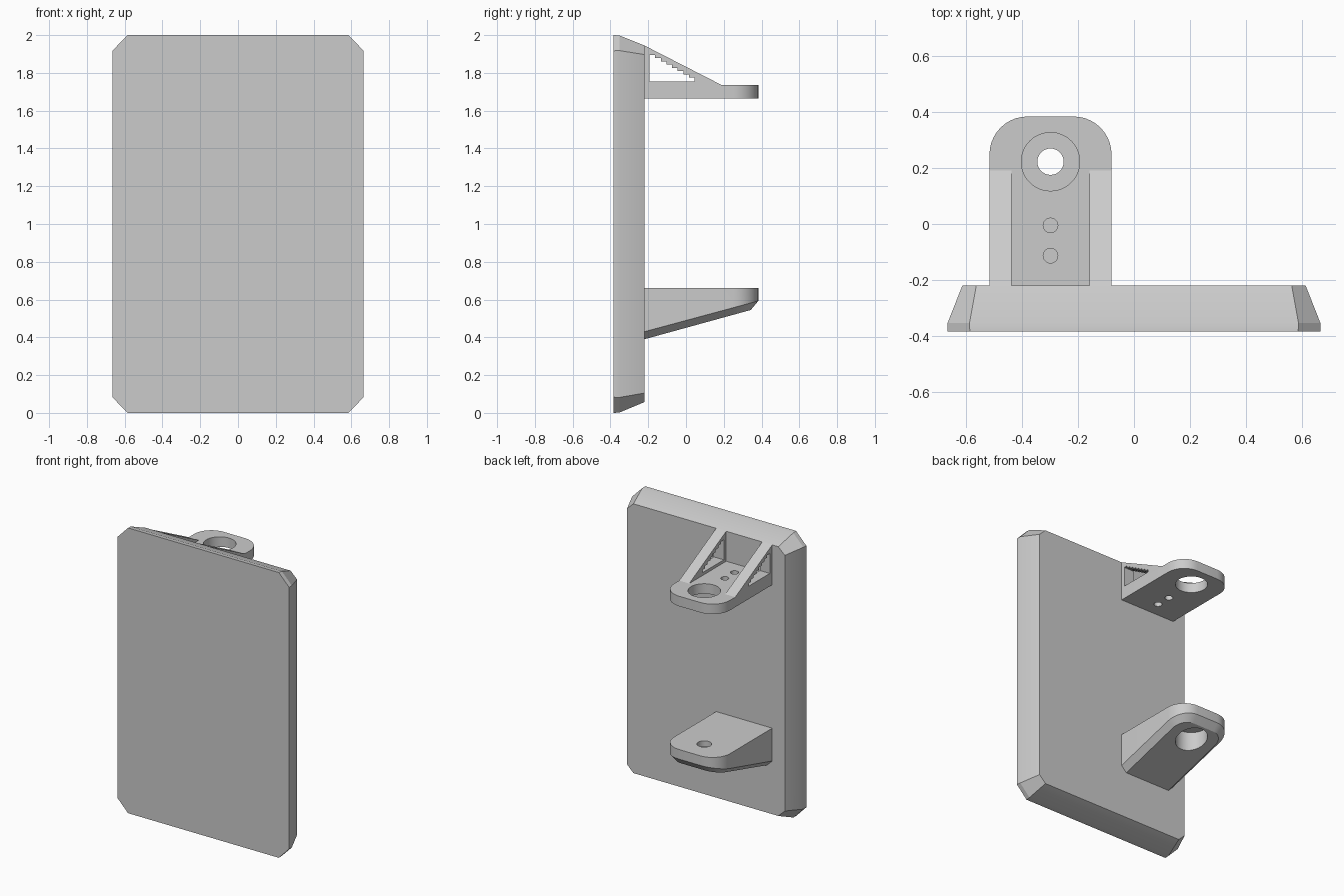
import bpy, bmesh, math

if "Cube" in bpy.data.objects:
    bpy.data.objects.remove(bpy.data.objects["Cube"])

grey = bpy.data.materials.new("light grey")
grey.diffuse_color = (0.6, 0.6, 0.6, 1)
grey.use_nodes = True
grey.node_tree.nodes["Principled BSDF"].inputs["Base Color"].default_value = grey.diffuse_color

Y_BACK, Y_END = -0.22, 0.383         # plate rear face, bracket tip
X0, X1 = -0.515, -0.08               # bracket sides
XC, HOLE_Y = (X0 + X1) / 2, 0.222    # bracket axis, pivot position


def loft(name, rings):
    """Closed solid through equally sized rings of points."""
    bm = bmesh.new()
    loops = [[bm.verts.new(p) for p in ring] for ring in rings]
    n = len(loops[0])
    for a, b in zip(loops, loops[1:]):
        for i in range(n):
            j = (i + 1) % n
            bm.faces.new((a[i], a[j], b[j], b[i]))
    bm.faces.new(loops[0])
    bm.faces.new(loops[-1])
    bmesh.ops.recalc_face_normals(bm, faces=bm.faces)
    mesh = bpy.data.meshes.new(name)
    bm.to_mesh(mesh)
    bm.free()
    mesh.materials.append(grey)
    ob = bpy.data.objects.new(name, mesh)
    bpy.context.collection.objects.link(ob)
    return ob


def side_prism(name, profile, x0, x1):
    """Extrude a (y, z) profile across x."""
    return loft(name, [[(x, y, z) for y, z in profile] for x in (x0, x1)])


def rod(y, radius, z0, z1, segments=48):
    """Upright round cutter on the bracket axis."""
    angles = [2 * math.pi * i / segments for i in range(segments)]
    return loft("cutter", [[(XC + radius * math.cos(a), y + radius * math.sin(a), z)
                            for a in angles] for z in (z0, z1)])


def cut(ob, cutters):
    """Subtract the cutters, bake the result and remove them."""
    for c in cutters:
        c.hide_render = True
        m = ob.modifiers.new("cut", 'BOOLEAN')
        m.operation, m.solver, m.object = 'DIFFERENCE', 'EXACT', c
    dg = bpy.context.evaluated_depsgraph_get()
    mesh = bpy.data.meshes.new_from_object(ob.evaluated_get(dg))
    ob.modifiers.clear()
    ob.data = mesh
    for c in cutters:
        bpy.data.objects.remove(c)


def tongue(inset=0.0, radius=0.135, steps=10):
    """Bracket outline: straight at the plate, rounded at the tip."""
    a, b, e, r = X0 + inset, X1 - inset, Y_END - inset, radius - inset
    pts = [(a, Y_BACK), (b, Y_BACK)]
    for cx, start in ((b - r, 0), (a + r, 90)):
        for i in range(steps + 1):
            t = math.radians(start + 90 * i / steps)
            pts.append((cx + r * math.cos(t), e - r + r * math.sin(t)))
    return pts


# Bevelled plate with clipped corners
def plate_ring(y, hx, z0, z1, cx, cz):
    half = [(hx, z0 + cz), (hx, z1 - cz), (hx - cx, z1)]
    right = [(hx - cx, z0)] + half
    return [(x, y, z) for x, z in right] + [(-x, y, z) for x, z in reversed(right)]


plate = loft("plate", [
    plate_ring(-0.383, 0.665, 0.0, 2.0, 0.08, 0.083),
    plate_ring(-0.352, 0.664, 0.002, 1.998, 0.078, 0.08),
    plate_ring(Y_BACK, 0.612, 0.057, 1.945, 0.05, 0.048)])

# Upper shelf with pivot hole and two screw holes
upper = loft("upper_shelf", [[(x, y, z) for x, y in tongue()] for z in (1.665, 1.735)])
cut(upper, [rod(HOLE_Y, 0.104, 1.6, 1.8),
            rod(-0.005, 0.026, 1.6, 1.8, 24),
            rod(-0.113, 0.026, 1.6, 1.8, 24)])

# Sloping side braces, each with a stepped triangular window
brace = [(Y_BACK, 1.735), (0.19, 1.735), (Y_BACK, 1.945)]
window = [(0.045, 1.755), (-0.193, 1.755), (-0.193, 1.895)]
STEPS = 8
for i in range(STEPS):
    y = -0.193 + 0.238 * (i + 1) / STEPS
    z = 1.895 - 0.12 * i / (STEPS - 1)
    window += [(y, z)] if i == STEPS - 1 else [(y, z), (y, z - 0.12 / (STEPS - 1))]
for side, a, b in (("left", X0, X0 + 0.078), ("right", X1 - 0.078, X1)):
    ob = side_prism(side + "_brace", brace, a, b)
    cut(ob, [side_prism("cutter", window, a - 0.05, b + 0.05)])

# Lower wedge bracket with chamfered underside, pin hole and counterbore
outer, inner = tongue(), tongue(0.04)
inner = [(x, Y_BACK if i < 2 else y) for i, (x, y) in enumerate(inner)]
lower = loft("lower_bracket", [
    [(x, y, 0.66) for x, y in outer],
    [(x, y, 0.43 + 0.27 * (y - Y_BACK)) for x, y in outer],
    [(x, y, 0.39 + 0.275 * (y - Y_BACK)) for x, y in inner]])
cut(lower, [rod(HOLE_Y, 0.104, 0.3, 0.62), rod(HOLE_Y, 0.047, 0.5, 0.8, 32)])

# Smooth the rounded walls, keep edges crisp
for ob in list(bpy.context.scene.objects):
    bpy.ops.object.select_all(action='DESELECT')
    ob.select_set(True)
    bpy.context.view_layer.objects.active = ob
    bpy.ops.object.shade_smooth_by_angle(angle=math.radians(20))
